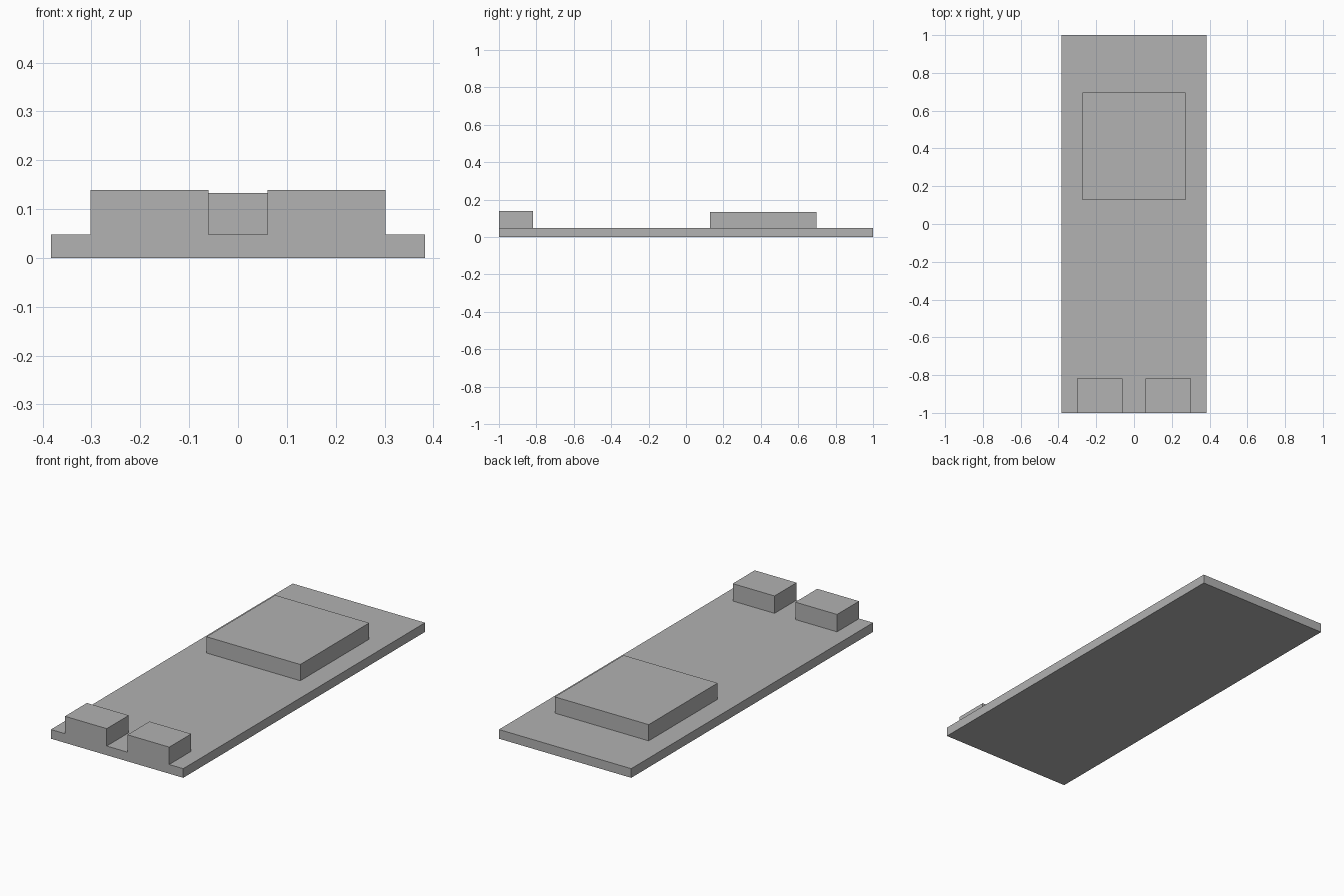
import bpy

cube = bpy.data.objects.get("Cube")
if cube:
    bpy.data.objects.remove(cube, do_unlink=True)

# Single plain grey for the whole model
grey = bpy.data.materials.new("plain_grey")
grey.use_nodes = True
colour = (0.445, 0.445, 0.445, 1)
grey.diffuse_color = colour
grey.node_tree.nodes["Principled BSDF"].inputs["Base Color"].default_value = colour


def box(name, x, y, z):
    """Flat-shaded box spanning the (low, high) pair on each axis."""
    spans = (x, y, z)
    bpy.ops.mesh.primitive_cube_add(size=1, location=[(a + b) / 2 for a, b in spans])
    obj = bpy.context.object
    obj.name = obj.data.name = name
    obj.scale = [b - a for a, b in spans]
    bpy.ops.object.transform_apply(location=False, rotation=False, scale=True)
    obj.data.materials.append(grey)
    return obj


BOARD_TOP = 0.048

# Base board
box("board", (-0.383, 0.383), (-1, 1), (0, BOARD_TOP))

# Large raised block towards the back
box("raised_block", (-0.272, 0.272), (0.127, 0.697), (BOARD_TOP, 0.133))

# Pair of connector blocks flush with the front edge
for side, sign in (("left", 1), ("right", -1)):
    x = sorted((sign * 0.06, sign * 0.302))
    box(f"{side}_connector", x, (-1, -0.818), (BOARD_TOP, 0.139))
